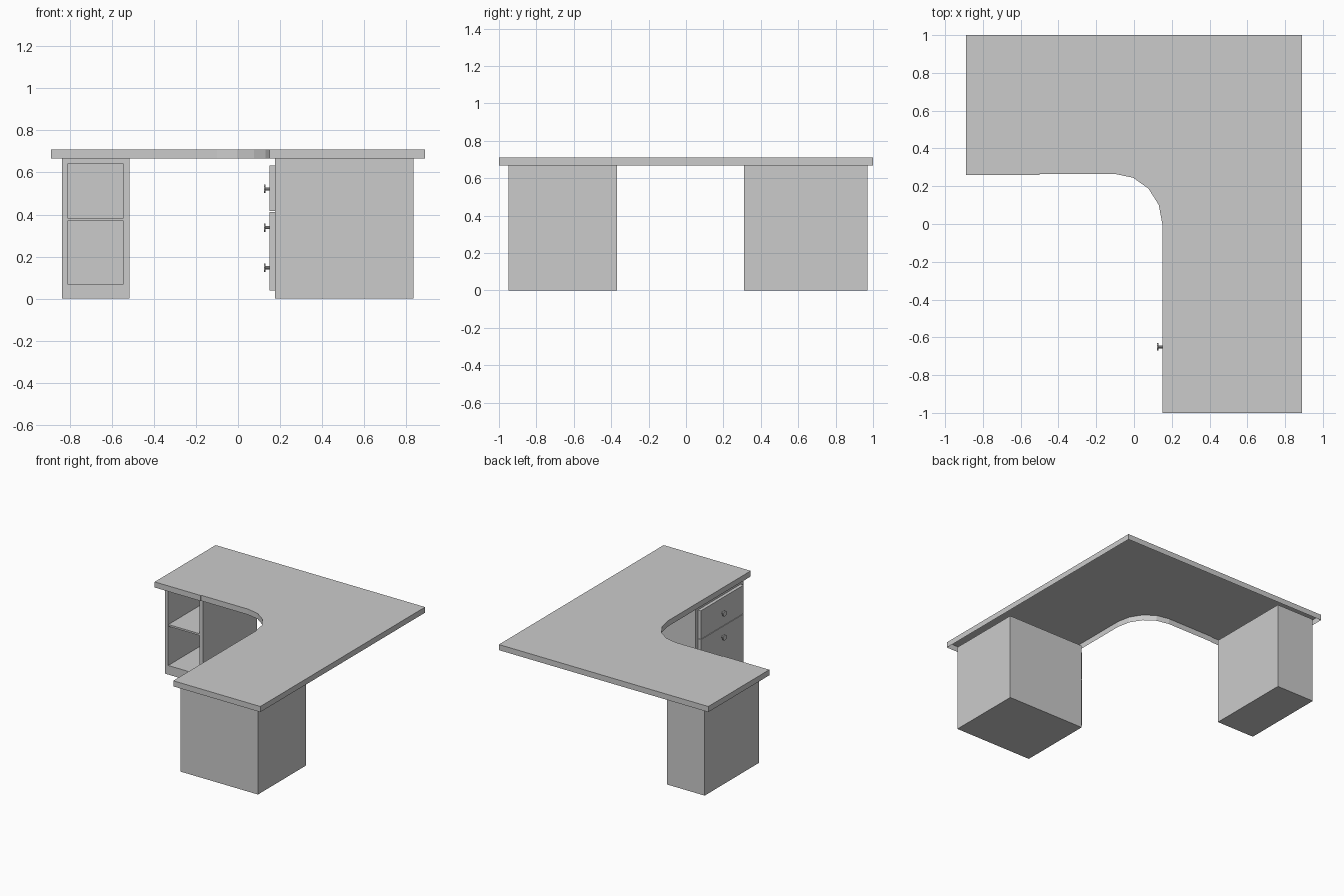
import bpy, bmesh, math
from mathutils import Matrix, Vector

if "Cube" in bpy.data.objects:
    bpy.data.objects.remove(bpy.data.objects["Cube"])


def finish(bm, name):
    mesh = bpy.data.meshes.new(name)
    bm.to_mesh(mesh)
    bm.free()
    obj = bpy.data.objects.new(name, mesh)
    bpy.context.collection.objects.link(obj)
    return obj


def box_bm(lo, hi):
    lo, hi = Vector(lo), Vector(hi)
    bm = bmesh.new()
    bmesh.ops.create_cube(bm, size=1, matrix=Matrix.Translation((lo + hi) / 2) @ Matrix.Diagonal((*(hi - lo), 1)))
    return bm


def box(name, lo, hi):
    return finish(box_bm(lo, hi), name)


# L-shaped desktop with a rounded inner corner: top sheet with a rim, open underneath
outline = [(-0.89, 1), (-0.89, 0.26), (-0.5, 0.26), (-0.499, 0.265)]
for i in range(5):
    a = math.radians(90 - 22.5 * i)
    outline.append((-0.1 + 0.25 * math.cos(a), 0.265 * math.sin(a)))
outline += [(0.15, -1), (0.89, -1), (0.89, 1)]
bm = bmesh.new()
face = bm.faces.new([bm.verts.new((x, y, 0.71)) for x, y in outline])
ext = bmesh.ops.extrude_edge_only(bm, edges=bm.edges[:])
rim_verts = [g for g in ext["geom"] if isinstance(g, bmesh.types.BMVert)]
bmesh.ops.translate(bm, verts=rim_verts, vec=(0, 0, -0.043))
bmesh.ops.recalc_face_normals(bm, faces=bm.faces)
if face.normal.z < 0:
    bmesh.ops.reverse_faces(bm, faces=bm.faces)
finish(bm, "desktop")

# Open shelf cabinet: box with its front face inset and pushed back
bm = box_bm((-0.838, 0.31, 0), (-0.516, 0.97, 0.667))
front = min(bm.faces, key=lambda f: f.calc_center_median().y)
bmesh.ops.inset_individual(bm, faces=[front], thickness=0.02)
for v in front.verts:
    v.co.x = -0.81 if v.co.x < -0.67 else -0.544
    v.co.z = 0.07 if v.co.z < 0.3 else 0.64
recess = bmesh.ops.extrude_discrete_faces(bm, faces=[front])["faces"][0]
bmesh.ops.translate(bm, verts=recess.verts, vec=(0, 0.63, 0))
bmesh.ops.recalc_face_normals(bm, faces=bm.faces)
finish(bm, "shelf_cabinet")
box("shelf", (-0.81, 0.312, 0.37), (-0.544, 0.94, 0.384))

# Drawer cabinet
box("drawer_cabinet", (0.175, -0.95, 0), (0.835, -0.368, 0.667))

# Drawer fronts, each with a knob made of a stem and a disc
drawers = [(0.038, 0.262, 0.147), (0.262, 0.412, 0.338), (0.416, 0.634, 0.522)]
for i, (z0, z1, knob_z) in enumerate(drawers, 1):
    box(f"drawer_front_{i}", (0.15, -0.915, z0), (0.175, -0.395, z1))
    bm = bmesh.new()
    for x0, x1, r in ((0.131, 0.151, 0.008), (0.123, 0.131, 0.021)):
        m = Matrix.Translation(((x0 + x1) / 2, -0.65, knob_z)) @ Matrix.Rotation(math.pi / 2, 4, 'Y')
        bmesh.ops.create_cone(bm, cap_ends=True, segments=10, radius1=r, radius2=r, depth=x1 - x0, matrix=m)
    finish(bm, f"drawer_knob_{i}")
